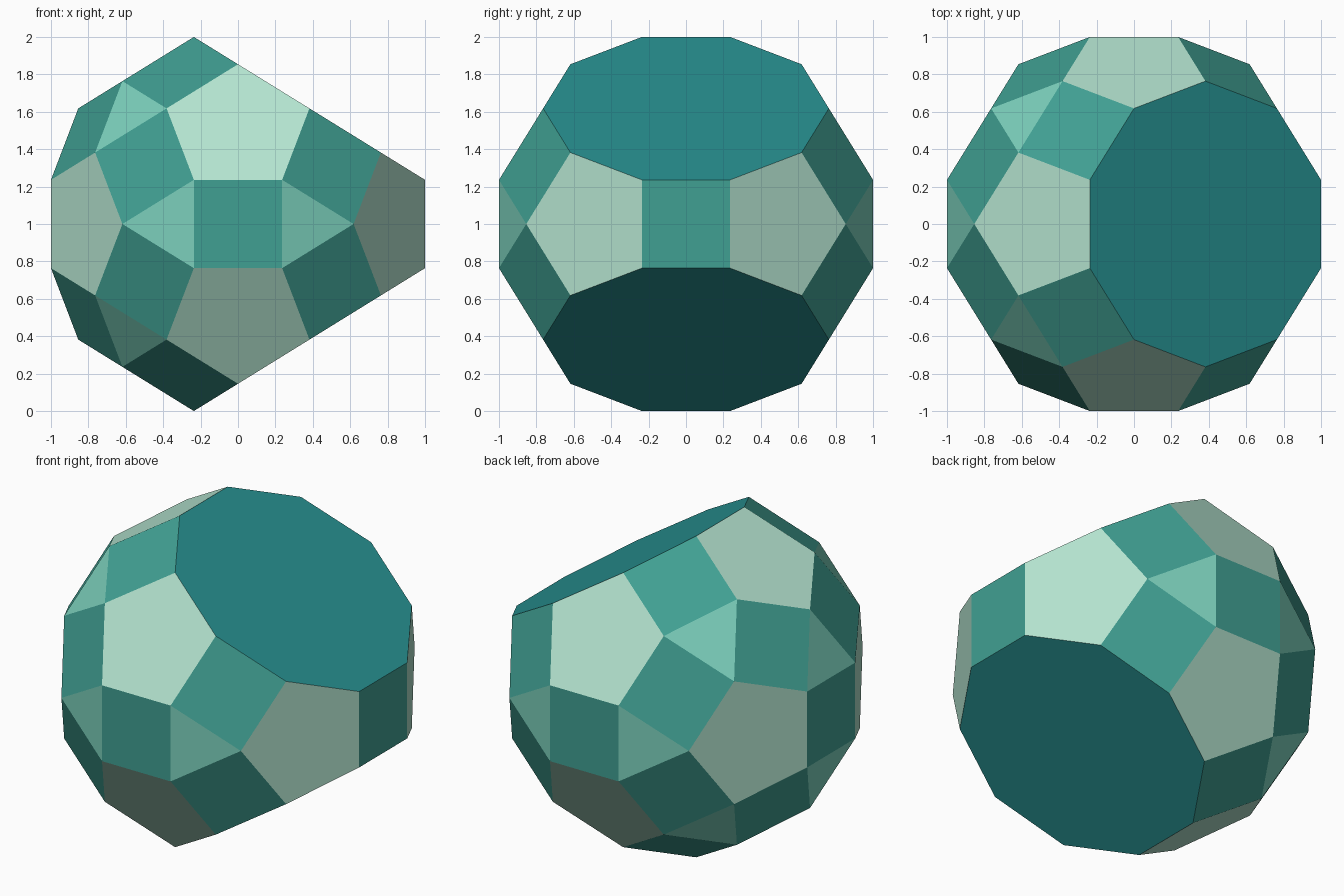
import bpy, bmesh, math
from itertools import product
from mathutils import Vector

if "Cube" in bpy.data.objects:
    bpy.data.objects.remove(bpy.data.objects["Cube"])

P = (1 + math.sqrt(5)) / 2
SCALE = 1 / P**3

# Corner points: cyclic permutations of three seeds with every sign
corners = set()
for seed in ((1, 1, P**3), (P**2, P, 2 * P), (2 + P, 0, P**2)):
    for signs in product((1, -1), repeat=3):
        p = [s * c if c else 0 for s, c in zip(signs, seed)]
        for k in range(3):
            corners.add(tuple(p[k:] + p[:k]))

# Slice off two caps, leaving the large ten-sided faces
caps = [Vector((1, 0, P)), Vector((1, 0, -P))]
kept = [Vector(c) for c in sorted(corners) if all(Vector(c).dot(n) < 7 for n in caps)]

# Wrap the points and merge coplanar triangles into clean polygons
bm = bmesh.new()
for p in kept:
    bm.verts.new(p * SCALE + Vector((0, 0, 1)))
bmesh.ops.convex_hull(bm, input=bm.verts)
bmesh.ops.dissolve_limit(bm, angle_limit=math.radians(2), verts=bm.verts, edges=bm.edges)
bmesh.ops.recalc_face_normals(bm, faces=bm.faces)

# One colour for each kind of face
colours = {3: ("triangle", (0.48, 0.81, 0.73)),
           4: ("square", (0.26, 0.62, 0.57)),
           5: ("pentagon", (0.70, 0.89, 0.81)),
           10: ("decagon", (0.17, 0.56, 0.56))}
mesh = bpy.data.meshes.new("faceted_solid")
sides = list(colours)
for name, rgb in colours.values():
    mat = bpy.data.materials.new(name)
    # picture colours to linear
    mat.diffuse_color = [c**2.2 for c in rgb] + [1]
    mat.use_nodes = True
    mat.node_tree.nodes["Principled BSDF"].inputs["Base Color"].default_value = mat.diffuse_color
    mesh.materials.append(mat)
for f in bm.faces:
    f.smooth = False
    f.material_index = sides.index(len(f.verts))
bm.to_mesh(mesh)
bm.free()

solid = bpy.data.objects.new("faceted_solid", mesh)
bpy.context.collection.objects.link(solid)
